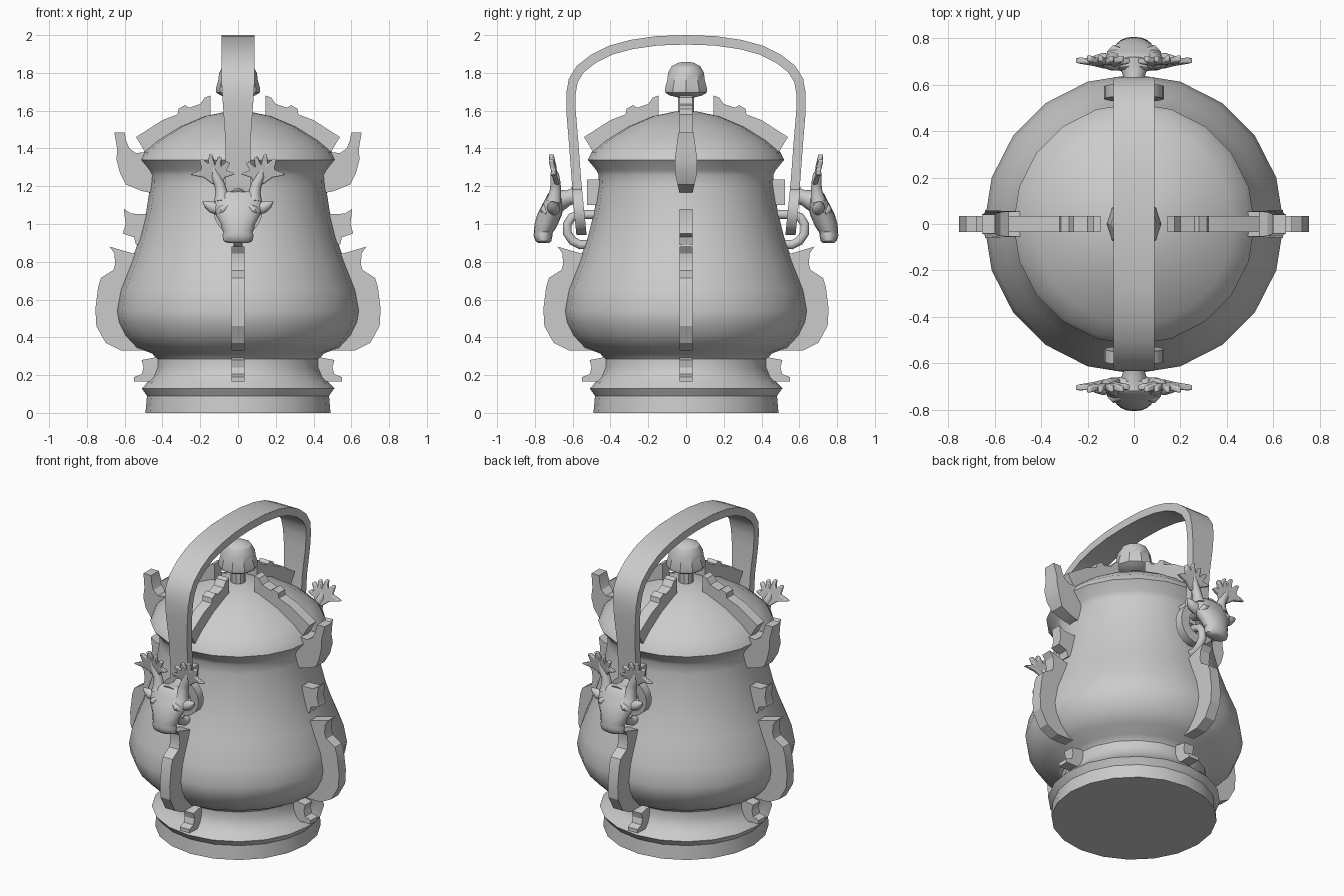
import bpy, bmesh, math
from mathutils import Vector, Matrix

if "Cube" in bpy.data.objects:
    bpy.data.objects.remove(bpy.data.objects["Cube"])

PI = math.pi


def finish(bm, name, rot=0, angle=32, bevel=0):
    bmesh.ops.recalc_face_normals(bm, faces=bm.faces)
    bmesh.ops.rotate(bm, verts=bm.verts, cent=(0, 0, 0), matrix=Matrix.Rotation(rot, 3, 'Z'))
    me = bpy.data.meshes.new(name)
    bm.to_mesh(me)
    bm.free()
    ob = bpy.data.objects.new(name, me)
    bpy.context.collection.objects.link(ob)
    bpy.ops.object.select_all(action='DESELECT')
    ob.select_set(True)
    bpy.context.view_layer.objects.active = ob
    bpy.ops.object.shade_smooth_by_angle(angle=math.radians(angle))
    if bevel:
        m = ob.modifiers.new("bevel", 'BEVEL')
        m.width, m.segments = bevel, 2
    return ob


def loft(rings, name, rot=0, angle=32, closed=False):
    """Skin a list of equal-length point rings, capping the ends unless closed."""
    bm = bmesh.new()
    vs = [[bm.verts.new(p) for p in r] for r in rings]
    n = len(vs[0])
    pairs = list(zip(vs, vs[1:])) + ([(vs[-1], vs[0])] if closed else [])
    for a, b in pairs:
        for i in range(n):
            bm.faces.new((a[i], a[(i + 1) % n], b[(i + 1) % n], b[i]))
    if not closed:
        bm.faces.new(vs[0])
        bm.faces.new(vs[-1])
    return finish(bm, name, rot, angle)


def ellipse(cx, cy, z, rx, ry, n):
    return [(cx + rx * math.cos(2 * PI * i / n), cy + ry * math.sin(2 * PI * i / n), z) for i in range(n)]


def lathe(profile, n, name):
    return loft([ellipse(0, 0, z, r, r, n) for r, z in profile], name)


def tube(path, radii, name, rot=0, n=10):
    pts = [Vector(p) for p in path]
    rings = []
    for i, p in enumerate(pts):
        d = (pts[min(i + 1, len(pts) - 1)] - pts[max(i - 1, 0)]).normalized()
        v = d.cross(Vector((1, 0, 0.01))).normalized()
        u = v.cross(d)
        rings.append([p + radii[i] * (u * math.cos(2 * PI * k / n) + v * math.sin(2 * PI * k / n))
                      for k in range(n)])
    return loft(rings, name, rot, 50)


def fin(outline, name, rot, width=lambda z: 0.035):
    """Flat flange: outline in (radius, z), thickened sideways."""
    return loft([[(r, s * width(z), z) for r, z in outline] for s in (-1, 1)], name, rot, 25)


# Vessel body and lid
lathe([(.49, 0), (.482, .09), (.51, .13), (.48, .16), (.45, .19), (.43, .24), (.43, .285), (.455, .315),
       (.54, .345), (.60, .41), (.635, .48), (.645, .54), (.625, .65), (.565, .80), (.52, .93), (.485, 1.07),
       (.465, 1.2), (.462, 1.26), (.475, 1.285), (.52, 1.34), (.50, 1.38), (.43, 1.44), (.31, 1.515),
       (.18, 1.57), (.06, 1.595)], 20, "body_and_lid")
# Lid knob
lathe([(.045, 1.56), (.045, 1.67), (.09, 1.68), (.115, 1.695), (.118, 1.715), (.105, 1.76), (.10, 1.80),
       (.08, 1.835), (.045, 1.853), (.015, 1.858)], 10, "lid_knob")

# Flanges repeated on four sides
lid_fin = [(.145, 1.56), (.145, 1.68), (.175, 1.67), (.20, 1.635), (.26, 1.615), (.28, 1.63), (.315, 1.61),
           (.32, 1.58), (.40, 1.55), (.54, 1.46), (.485, 1.37), (.46, 1.38), (.30, 1.48)]
belly_fin = [(.50, .835), (.56, .845), (.68, .88), (.655, .845), (.65, .79), (.66, .755), (.67, .75),
             (.725, .715), (.74, .67), (.755, .55), (.75, .46), (.70, .37), (.62, .33), (.50, .33),
             (.55, .42), (.60, .53), (.57, .66)]
foot_fin = [(.40, .30), (.43, .295), (.51, .28), (.50, .24), (.51, .205), (.55, .19), (.55, .165), (.42, .165)]
for k in range(4):
    fin(lid_fin, "lid_flange", k * PI / 2)
    fin(belly_fin, "belly_flange", k * PI / 2)
    fin(foot_fin, "foot_flange", k * PI / 2)

# Flared horns and neck flanges on left and right
horn = [(.655, 1.485), (.60, 1.485), (.592, 1.44), (.575, 1.40), (.54, 1.375), (.46, 1.385), (.44, 1.25),
        (.46, 1.165), (.51, 1.175), (.595, 1.21), (.625, 1.27), (.643, 1.34), (.64, 1.40)]
neck_fin = [(.44, 1.05), (.565, 1.055), (.605, 1.08), (.595, 1.0), (.61, .95), (.55, .93), (.54, .89), (.46, .91)]


def horn_width(z):
    return .035 + .03 * (z - 1.165) / .135 if z < 1.3 else .065 - .025 * (z - 1.3) / .185


for rot in (0, PI):
    fin(horn, "lid_horn", rot, horn_width)
    fin(neck_fin, "neck_flange", rot)

# Carrying handle: flat strap swept over the lid
half = [(.572, 1.13), (.583, 1.27), (.594, 1.42), (.609, 1.60), (.609, 1.69), (.597, 1.76), (.56, 1.82),
        (.49, 1.875), (.40, 1.92), (.29, 1.95), (.15, 1.97)]
path = half + [(0, 1.975)] + [(-y, z) for y, z in reversed(half)]
rings = []
for i, (y, z) in enumerate(path):
    a, b = path[max(i - 1, 0)], path[min(i + 1, len(path) - 1)]
    t = Vector((b[0] - a[0], b[1] - a[1])).normalized() * .025
    w = .065 + .023 * min(1, max(0, (z - 1.42) / .33))
    rings.append([(s * w, y - e * t.y, z + e * t.x) for s, e in ((-1, -1), (1, -1), (1, 1), (-1, 1))])
loft(rings, "handle")

# Antler palm outline: alternating tine tips and valleys
tips = [(.025, 1.27), (.05, 1.33), (.095, 1.36), (.145, 1.375), (.195, 1.35), (.245, 1.275)]
antler = [(.085, 1.21), (.07, 1.245)]
for i, (x, z) in enumerate(tips):
    antler += [(x - .009, z - .006), (x + .009, z + .006 - .004 * i)]
    if i < 5:
        mx, mz = (x + tips[i + 1][0]) / 2, (z + tips[i + 1][1]) / 2
        antler.append((mx + (.125 - mx) * .3, mz + (1.25 - mz) * .4))
antler += [(.18, 1.245), (.135, 1.21)]

for rot in (0, PI):
    # Round eyelet at the end of the handle
    sq = [(.13, -.027), (.13, .027), (.07, .027), (.07, -.027)]
    rings = []
    for k in range(18):
        c, s = math.cos(k * PI / 9), math.sin(k * PI / 9)
        rings.append([(r * c, .566 + h + .1 * r * s, 1.07 + r * s) for r, h in sq])
    loft(rings, "handle_eyelet", rot, closed=True)
    # Loop on the body that holds the eyelet, and lug above it
    tube([(0, .47, 1.05), (0, .56, 1.05), (0, .605, 1.035), (0, .628, 1.0), (0, .628, .95), (0, .60, .91),
          (0, .56, .89), (0, .47, .895)], [.025] * 8, "body_loop", rot)
    fin([(.43, 1.10), (.525, 1.10), (.525, 1.235), (.43, 1.235)], "neck_lug", rot + PI / 2)
    # Neck joining the animal head to the handle
    tube([(0, .56, 1.155), (0, .62, 1.14), (0, .70, 1.115)], [.05, .04, .07], "head_neck", rot, 12)
    # Animal head, skull down to muzzle
    head = [(.90, .753, .055, .03), (.91, .755, .077, .042), (.94, .757, .082, .05), (.957, .755, .077, .05),
            (.967, .75, .085, .055), (1.0, .74, .09, .062), (1.05, .722, .118, .066), (1.09, .71, .13, .058),
            (1.13, .70, .125, .046), (1.16, .697, .105, .034), (1.175, .695, .07, .018)]
    loft([ellipse(0, y, z, rx, ry, 16) for z, y, rx, ry in head], "animal_head", rot, 45)
    for s in (-1, 1):
        # Ears, brows, antler stems and palms
        tube([(s * .10, .70, 1.08), (s * .14, .705, 1.09), (s * .165, .71, 1.105), (s * .185, .712, 1.12)],
             [.035, .032, .02, .004], "ear", rot)
        tube([(s * .05, .745, 1.10), (s * .085, .75, 1.075), (s * .11, .735, 1.055)], [.012, .022, .01],
             "brow", rot)
        tube([(s * .085, .70, 1.12), (s * .088, .692, 1.17), (s * .098, .69, 1.21), (s * .12, .695, 1.26),
              (s * .13, .705, 1.30)], [.042, .032, .028, .024, .008], "antler_stem", rot)
        bm = bmesh.new()
        f = bm.faces.new([bm.verts.new((s * x, .665 + .12 * abs(x - .125) + .2 * (z - 1.2), z))
                          for x, z in antler])
        ext = bmesh.ops.extrude_face_region(bm, geom=[f])
        bmesh.ops.translate(bm, vec=(0, .026, 0),
                            verts=[v for v in ext['geom'] if isinstance(v, bmesh.types.BMVert)])
        finish(bm, "antler_palm", rot, 40, .006)
